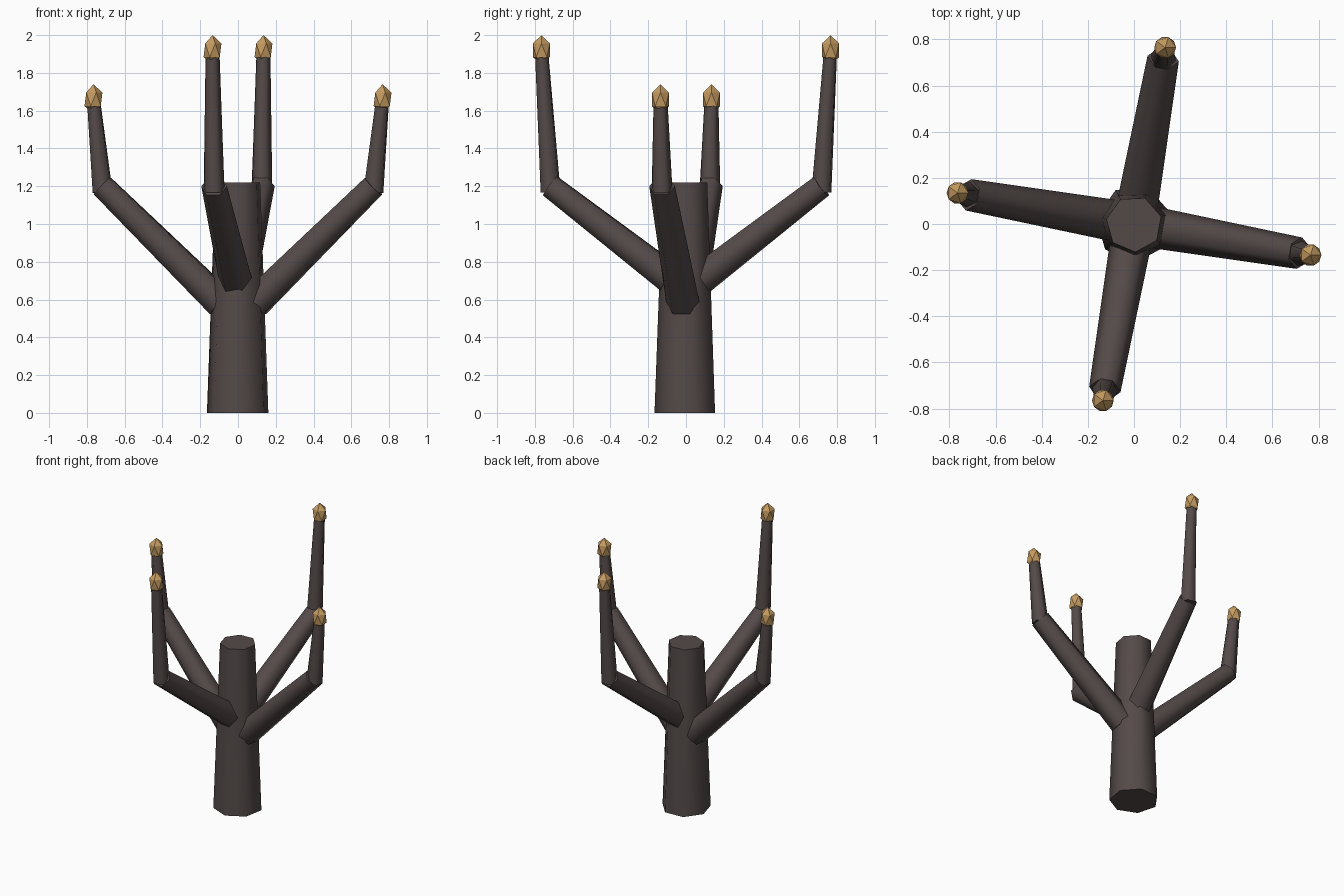
import bpy, math
from mathutils import Vector, Matrix

if "Cube" in bpy.data.objects:
    bpy.data.objects.remove(bpy.data.objects["Cube"])

def material(name, rgb):
    m = bpy.data.materials.new(name)
    m.diffuse_color = (*rgb, 1)
    m.use_nodes = True
    m.node_tree.nodes["Principled BSDF"].inputs["Base Color"].default_value = m.diffuse_color
    return m

BARK = material("dark_bark", (0.088, 0.068, 0.066))
BUD = material("amber_bud", (0.56, 0.33, 0.12))

def limb(name, a, b, r1, r2, sides, first_angle):
    """Tapered round limb from a to b; first_angle turns the section, with local y kept lateral."""
    a, b = Vector(a), Vector(b)
    z = (b - a).normalized()
    out = Vector((b.x, b.y, 0))
    side = Vector((0, 1, 0)) if out.length < 1e-4 else Vector((0, 0, 1)).cross(out).normalized()
    x = side.cross(z).normalized()
    y = z.cross(x)
    ring = [first_angle + 2 * math.pi * i / sides for i in range(sides)]
    verts = [c + (x * math.cos(t) + y * math.sin(t)) * r for c, r in ((a, r1), (b, r2)) for t in ring]
    faces = [(i, (i + 1) % sides, sides + (i + 1) % sides, sides + i) for i in range(sides)]
    faces += [tuple(reversed(range(sides))), tuple(range(sides, 2 * sides))]
    me = bpy.data.meshes.new(name)
    me.from_pydata(verts, [], faces)
    me.materials.append(BARK)
    ob = bpy.data.objects.new(name, me)
    bpy.context.collection.objects.link(ob)
    # smooth sides, crisp end caps
    bpy.ops.object.select_all(action='DESELECT')
    ob.select_set(True)
    bpy.context.view_layer.objects.active = ob
    bpy.ops.object.shade_smooth_by_angle(angle=math.radians(65))
    return ob

# Trunk: seven-sided, slightly tapered
limb("trunk", (0, 0, 0), (0, 0, 1.22), 0.167, 0.122, 7, math.radians(170))

# Four bent branches: (start radius, start height, bud height)
for i in range(4):
    t = math.radians(-10 + 90 * i)
    r0, z0, zb = ((0.09, 0.58, 1.66), (0.07, 0.70, 1.92))[i % 2]
    at = lambda r, z: (r * math.cos(t), r * math.sin(t), z)
    limb(f"lower_branch_{i+1}", at(r0, z0), at(0.728, 1.20), 0.09, 0.069, 6, math.pi / 6)
    limb(f"upper_branch_{i+1}", at(0.728, 1.17), at(0.777, zb), 0.056, 0.037, 6, math.pi / 6)
    # Faceted bud on the tip
    bpy.ops.mesh.primitive_ico_sphere_add(subdivisions=1, radius=1, location=at(0.777, zb))
    bud = bpy.context.object
    bud.name = f"bud_{i+1}"
    bud.data.transform(Matrix.Diagonal((0.053, 0.053, 0.08, 1)))
    bud.data.materials.append(BUD)
